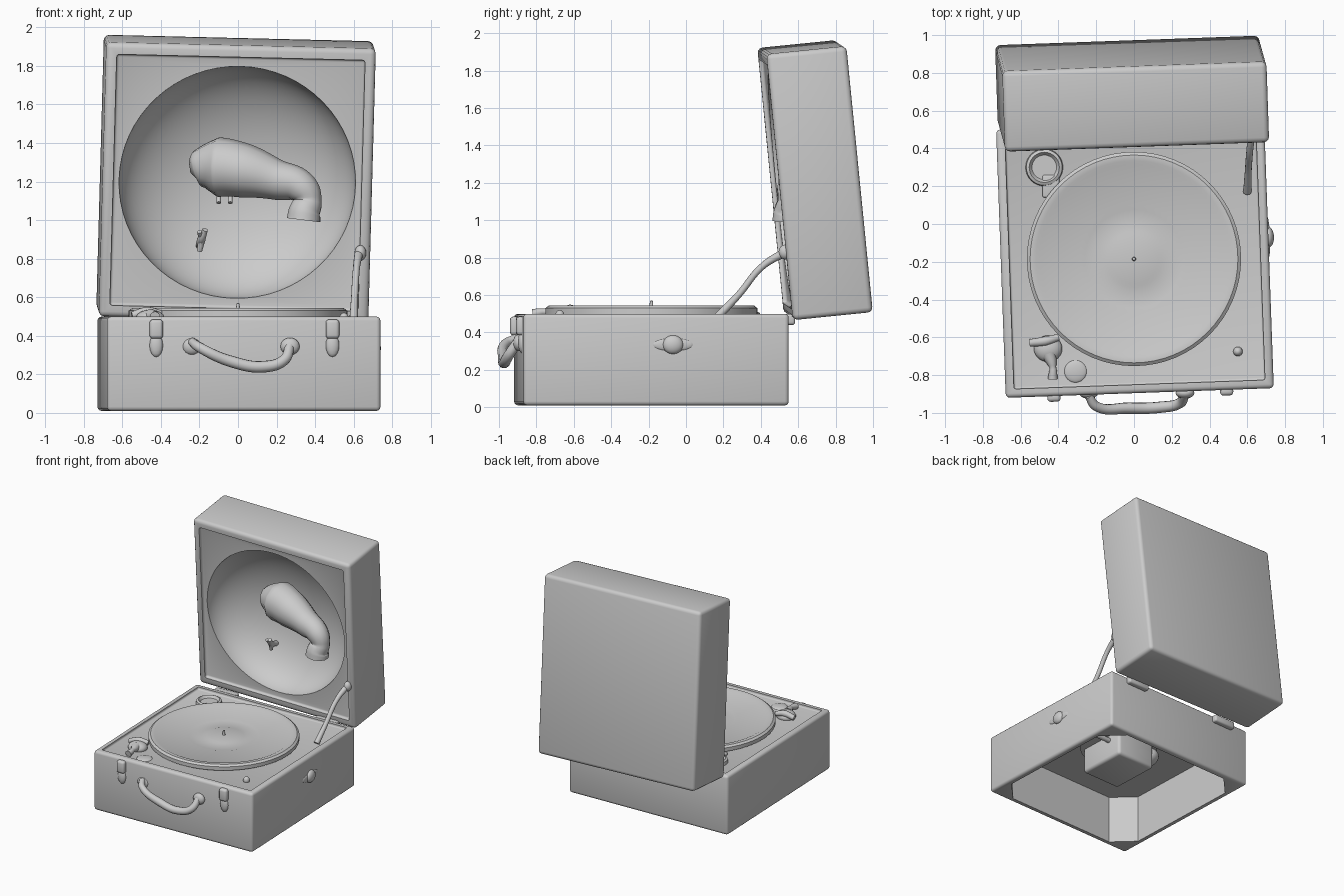
import bpy, bmesh, math
from mathutils import Matrix, Vector, Euler

cube = bpy.data.objects.get("Cube")
if cube:
    bpy.data.objects.remove(cube, do_unlink=True)

grey = bpy.data.materials.new("plain grey")
grey.use_nodes = True
grey.diffuse_color = (0.6, 0.6, 0.6, 1)
grey.node_tree.nodes["Principled BSDF"].inputs["Base Color"].default_value = (0.6, 0.6, 0.6, 1)

# Base and lid stand slightly askew, so each has its own frame
WORLD = Matrix.Identity(4)
BASE = Matrix.Translation((0.005, -0.185, 0)) @ Matrix.Rotation(0.036, 4, "Z")
LID = Matrix.Translation((-0.01, 0.69, 1.215)) @ Euler((0.1, 0.024, 0.036)).to_matrix().to_4x4()


def select(obj):
    bpy.ops.object.select_all(action="DESELECT")
    obj.select_set(True)
    bpy.context.view_layer.objects.active = obj


def finish(name, bm, frame, angle=35):
    bmesh.ops.recalc_face_normals(bm, faces=bm.faces)
    mesh = bpy.data.meshes.new(name)
    bm.to_mesh(mesh)
    bm.free()
    mesh.materials.append(grey)
    obj = bpy.data.objects.new(name, mesh)
    bpy.context.collection.objects.link(obj)
    obj.matrix_world = frame
    select(obj)
    bpy.ops.object.shade_smooth_by_angle(angle=math.radians(angle))
    return obj


def box(name, center, size, frame=WORLD, bevel=0.0, upright=0.0):
    """Box; bevel rounds all edges, upright chamfers the vertical ones."""
    bm = bmesh.new()
    bmesh.ops.create_cube(bm, size=1)
    bmesh.ops.scale(bm, vec=size, verts=bm.verts)
    if upright:
        edges = [e for e in bm.edges if abs(e.verts[0].co.z - e.verts[1].co.z) > 1e-4]
        bmesh.ops.bevel(bm, geom=edges, offset=upright, segments=1, affect="EDGES")
    if bevel:
        bmesh.ops.bevel(bm, geom=bm.edges[:], offset=bevel, segments=3, profile=0.5, affect="EDGES")
    bmesh.ops.translate(bm, vec=center, verts=bm.verts)
    return finish(name, bm, frame)


def ball(name, center, size, frame=WORLD, segments=32):
    bm = bmesh.new()
    bmesh.ops.create_uvsphere(bm, u_segments=segments, v_segments=segments // 2, radius=1)
    bmesh.ops.scale(bm, vec=size, verts=bm.verts)
    bmesh.ops.translate(bm, vec=center, verts=bm.verts)
    return finish(name, bm, frame, 60)


def lathe(name, profile, center, steps=64, frame=WORLD):
    """Turn (radius, height) points around a vertical axis."""
    bm = bmesh.new()
    verts = [bm.verts.new((r, 0, z)) for r, z in profile]
    edges = [bm.edges.new(pair) for pair in zip(verts, verts[1:])]
    bmesh.ops.spin(bm, geom=verts + edges, axis=(0, 0, 1), cent=(0, 0, 0),
                   angle=math.tau, steps=steps)
    bmesh.ops.remove_doubles(bm, verts=bm.verts, dist=1e-5)
    bmesh.ops.translate(bm, vec=center, verts=bm.verts)
    return finish(name, bm, frame)


def tube(name, points, radii, frame=WORLD, thickness=1.0):
    """Smooth tube through points with a radius at each."""
    data = bpy.data.curves.new(name, "CURVE")
    data.dimensions = "3D"
    data.bevel_depth = thickness
    data.bevel_resolution = 4
    data.use_fill_caps = True
    spline = data.splines.new("BEZIER")
    spline.resolution_u = 8
    spline.bezier_points.add(len(points) - 1)
    for p, co, r in zip(spline.bezier_points, points, radii):
        p.co = co
        p.radius = r
        p.handle_left_type = p.handle_right_type = "AUTO"
    obj = bpy.data.objects.new(name, data)
    bpy.context.collection.objects.link(obj)
    obj.matrix_world = frame
    select(obj)
    bpy.ops.object.convert(target="MESH")
    obj = bpy.context.object
    obj.data.materials.clear()
    obj.data.materials.append(grey)
    bpy.ops.object.shade_smooth_by_angle(angle=math.radians(50))
    return obj


def cut(obj, *cutters):
    for cutter in cutters:
        cutter.hide_render = True
        mod = obj.modifiers.new("cut", "BOOLEAN")
        mod.operation = "DIFFERENCE"
        mod.solver = "EXACT"
        mod.object = cutter
        select(obj)
        bpy.ops.object.modifier_apply(modifier=mod.name)
        bpy.data.objects.remove(cutter, do_unlink=True)
    select(obj)
    bpy.ops.object.shade_smooth_by_angle(angle=math.radians(35))


# Base case: sunken deck on top, open underneath with chamfered corners
case = box("base_case", (0, 0, 0.255), (1.42, 1.42, 0.49), BASE, bevel=0.022)
cut(case,
    box("deck_cutter", (0, 0, 0.52), (1.33, 1.33, 0.08), BASE, bevel=0.012),
    box("cavity_cutter", (0, 0, 0.19), (1.33, 1.33, 0.44), BASE, upright=0.16))

# Lid: framed front panel with a bowl-shaped horn
lid = box("lid_case", (0, 0, 0), (1.4, 0.43, 1.43), LID, bevel=0.028)
cut(lid,
    box("panel_cutter", (0, -0.225, 0), (1.29, 0.07, 1.31), LID, bevel=0.015),
    ball("horn_cutter", (0, -0.2, 0.0), (0.615, 0.35, 0.605), LID, 64))

# Turntable with raised rim, label ring and spindle
lathe("platter", [(0, 0.532), (0.13, 0.532), (0.15, 0.526), (0.26, 0.526), (0.285, 0.533),
                  (0.5, 0.533), (0.52, 0.543), (0.55, 0.543), (0.567, 0.53), (0.567, 0.5),
                  (0.54, 0.485), (0, 0.485)], (0, -0.185, 0))
lathe("spindle", [(0, 0.572), (0.008, 0.568), (0.012, 0.52), (0, 0.52)], (0, -0.185, 0), 16)

# Needle cup with neck toward the platter
lathe("needle_cup", [(0, 0.492), (0.065, 0.492), (0.08, 0.512), (0.095, 0.505), (0.1, 0.475),
                     (0, 0.475)], (-0.475, 0.3, 0), 32)
box("needle_cup_neck", (-0.44, 0.2, 0.485), (0.09, 0.12, 0.03), bevel=0.01)

# Speed lever, brake and deck screw
ball("brake_body", (-0.455, -0.66, 0.49), (0.075, 0.07, 0.045))
tube("brake_lever", [(-0.55, -0.63, 0.505), (-0.47, -0.62, 0.525), (-0.4, -0.6, 0.515)],
     [0.02, 0.025, 0.018])
tube("speed_lever", [(-0.45, -0.69, 0.5), (-0.43, -0.76, 0.51), (-0.43, -0.82, 0.5)],
     [0.04, 0.018, 0.026])
ball("speed_dial", (-0.31, -0.78, 0.477), (0.06, 0.06, 0.015))
ball("deck_screw", (0.55, -0.675, 0.49), (0.025, 0.025, 0.03), segments=16)

# Carrying handle, hanging off two lugs
tube("carrying_handle",
     [(-0.24, -0.91, 0.37), (-0.2, -0.965, 0.34), (-0.03, -0.975, 0.265), (0.14, -0.97, 0.24),
      (0.24, -0.95, 0.275), (0.27, -0.9, 0.35)],
     [0.022, 0.026, 0.03, 0.03, 0.028, 0.025])
for side, x in (("right", -0.24), ("left", 0.27)):
    ball(side + "_handle_lug", (x, -0.895, 0.345), (0.05, 0.03, 0.045), segments=16)

# Front catches below the rim
for side, x in (("right", -0.455), ("left", 0.46)):
    box(side + "_catch", (x, -0.715, 0.435), (0.07, 0.05, 0.1), BASE, bevel=0.018)
    ball(side + "_catch_tongue", (x, -0.71, 0.35), (0.035, 0.02, 0.06), BASE, 16)

# Winding key socket on the left side
ball("winding_socket", (0.71, 0.09, 0.335), (0.03, 0.055, 0.05), BASE, 24)
ball("winding_plate", (0.707, 0.09, 0.335), (0.012, 0.11, 0.035), BASE, 24)

# Hinges and lid stay
for side, x in (("right", -0.45), ("left", 0.45)):
    box(side + "_hinge", (x, 0.72, 0.47), (0.2, 0.06, 0.06), BASE, bevel=0.015)
tube("lid_stay", [(0.6, 0.17, 0.485), (0.605, 0.28, 0.6), (0.615, 0.41, 0.755), (0.63, 0.55, 0.84)],
     [0.022, 0.018, 0.018, 0.024])
ball("stay_pivot", (0.635, 0.53, 0.83), (0.03, 0.035, 0.04), segments=16)

# Tone arm folded away in the horn: wide end tapering to a bent neck
tube("tone_arm",
     [(-0.245, 0.72, 1.25), (-0.21, 0.71, 1.265), (-0.1, 0.69, 1.275), (0.04, 0.65, 1.255),
      (0.2, 0.61, 1.21), (0.33, 0.57, 1.17), (0.365, 0.56, 1.1), (0.345, 0.55, 1.04),
      (0.34, 0.55, 1.0)],
     [0.01, 0.095, 0.155, 0.14, 0.105, 0.085, 0.07, 0.085, 0.09])
ball("tone_arm_rest", (-0.08, 0.78, 1.24), (0.12, 0.1, 0.11))
for x in (-0.1, -0.04):
    tube("arm_peg", [(x, 0.78, 1.16), (x, 0.74, 1.09)], [0.01, 0.012])

# Arm clip on the horn wall
tube("arm_clip_post", [(-0.2, 0.8, 0.86), (-0.19, 0.7, 0.9), (-0.17, 0.66, 0.95)],
     [0.02, 0.022, 0.014])
tube("arm_clip_hook", [(-0.2, 0.72, 0.84), (-0.19, 0.7, 0.9), (-0.2, 0.66, 0.94)],
     [0.014, 0.018, 0.012])

# Spring motor hanging below the deck
lathe("motor_plate", [(0, 0.42), (0.3, 0.42), (0.3, 0.375), (0, 0.375)], (0, -0.185, 0), 40)
box("motor_housing", (0, 0, 0.29), (0.36, 0.42, 0.24), BASE, bevel=0.025)
ball("motor_governor", (-0.22, 0.08, 0.34), (0.09, 0.11, 0.07), BASE, 24)
tube("winding_shaft", [(0.15, 0.09, 0.335), (0.69, 0.09, 0.335)], [0.02, 0.02], BASE)
